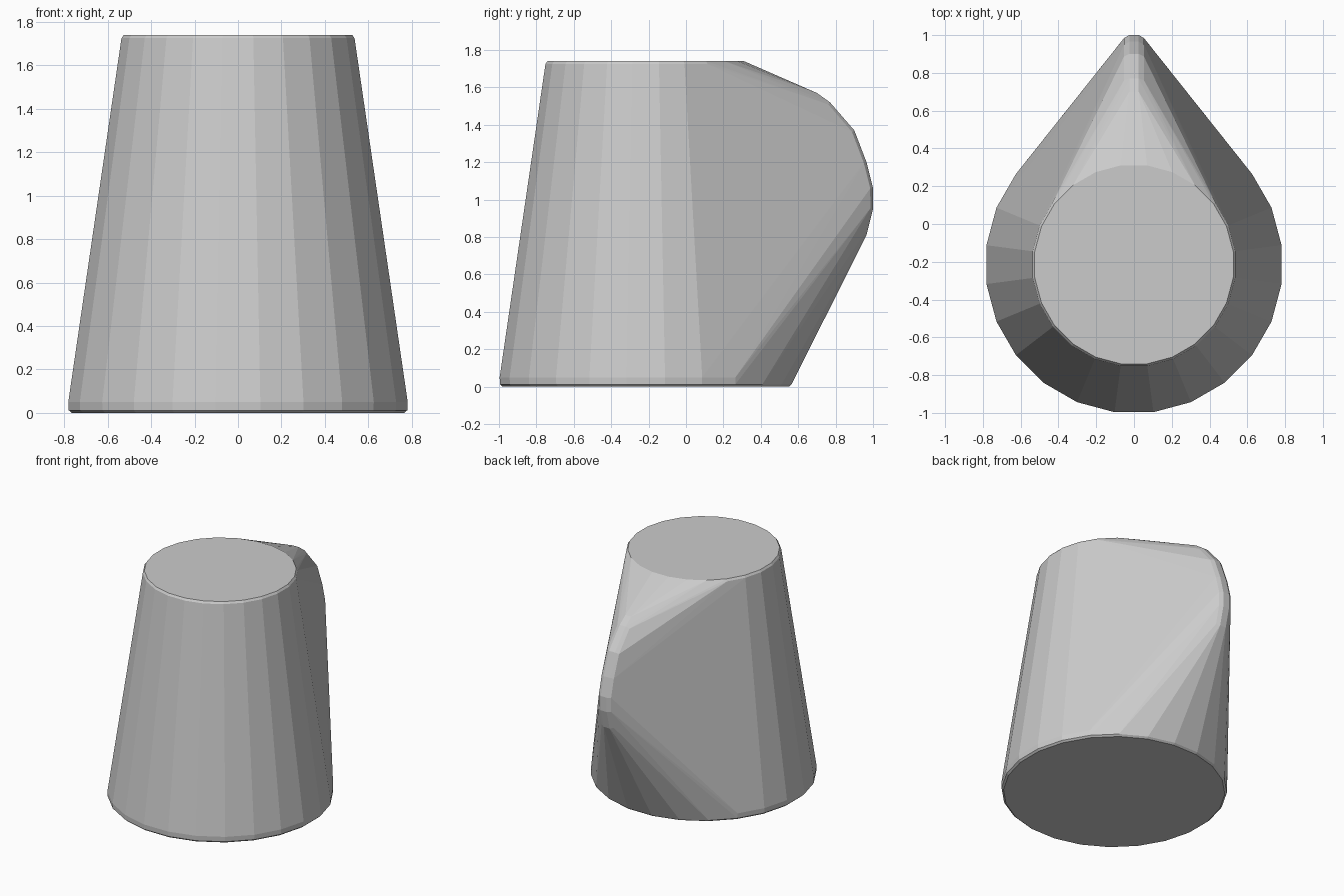
import bpy, bmesh, math
from mathutils import Vector

if "Cube" in bpy.data.objects:
    bpy.data.objects.remove(bpy.data.objects["Cube"])

SIDES = 24
CENTRE_Y = -0.215

bm = bmesh.new()


def ring(radius, z):
    """Circle of points, turned so flats face the axes."""
    for i in range(SIDES):
        a = 2 * math.pi * (i + 0.5) / SIDES
        bm.verts.new((radius * math.cos(a), CENTRE_Y + radius * math.sin(a), z))


# Tapered body with tiny rounded rims
for radius, z in [(0.772, 0.0), (0.786, 0.012), (0.788, 0.05),
                  (0.541, 1.725), (0.53, 1.74)]:
    ring(radius, z)

# Rounded side bulge: outer (y, z) profile with a narrow rounded section
profile = [(0.70, 1.57), (0.77, 1.52), (0.90, 1.37), (0.965, 1.2),
           (1.0, 1.06), (1.0, 0.95), (0.965, 0.81)]
bulge_centre = Vector((0.45, 1.05))
for y, z in profile:
    inward = (bulge_centre - Vector((y, z))).normalized()
    for half_width, depth in [(0.025, 0.0), (0.052, 0.015), (0.068, 0.045)]:
        p = Vector((y, z)) + inward * depth
        for side in (-1, 1):
            bm.verts.new((side * half_width, p.x, p.y))

# Stretch one convex skin over the body and bulge
hull = bmesh.ops.convex_hull(bm, input=bm.verts[:])
loose = {g for g in hull["geom_interior"] + hull["geom_unused"]
         if isinstance(g, bmesh.types.BMVert)}
bmesh.ops.delete(bm, geom=list(loose), context='VERTS')
bmesh.ops.dissolve_limit(bm, angle_limit=math.radians(0.5),
                         verts=bm.verts[:], edges=bm.edges[:])
bmesh.ops.recalc_face_normals(bm, faces=bm.faces[:])

mesh = bpy.data.meshes.new("tapered_body")
bm.to_mesh(mesh)
bm.free()
body = bpy.data.objects.new("tapered_body", mesh)
bpy.context.collection.objects.link(body)
